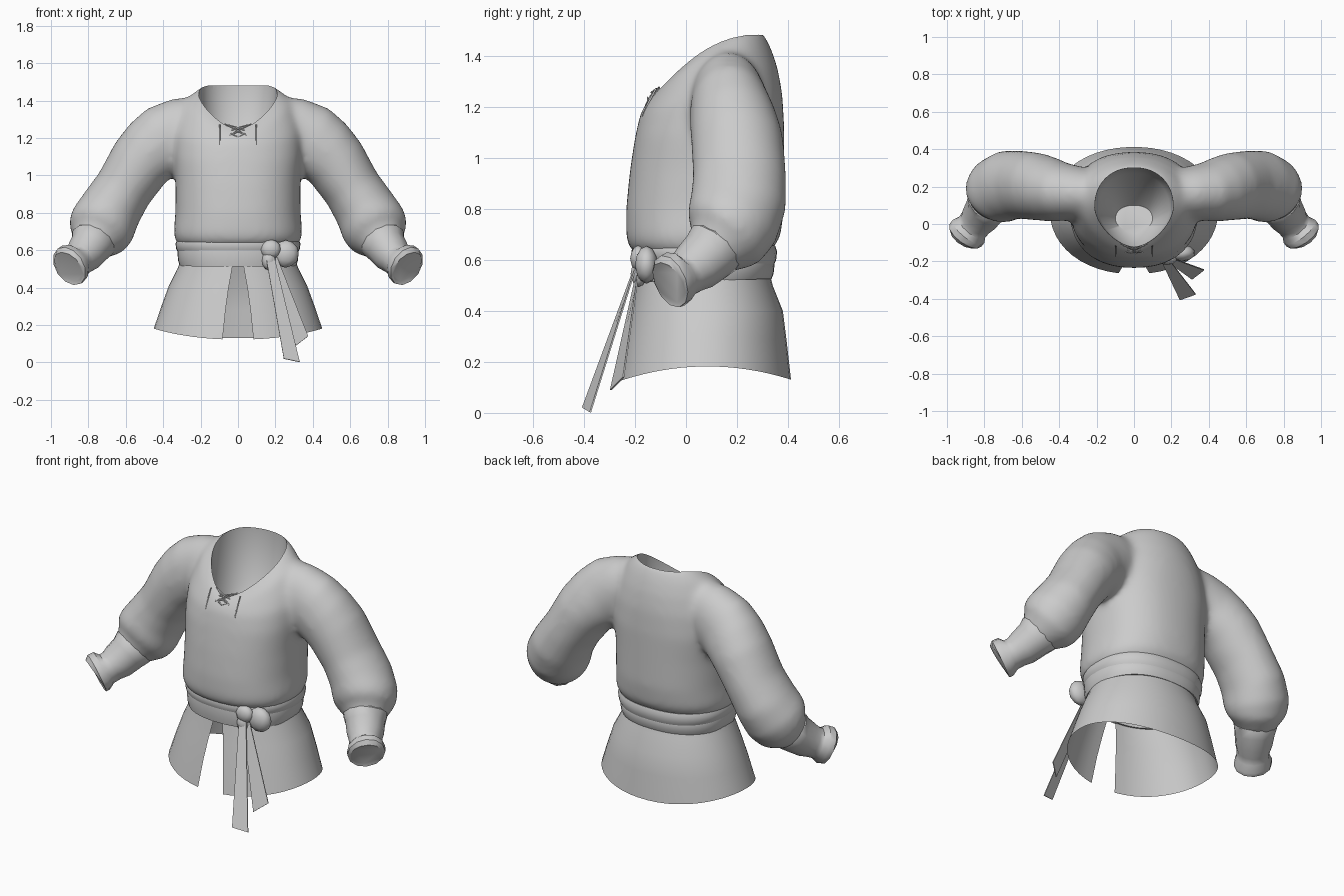
import bpy, bmesh, math
from mathutils import Vector

if "Cube" in bpy.data.objects:
    bpy.data.objects.remove(bpy.data.objects["Cube"])

cloth = bpy.data.materials.new("light grey cloth")
cloth.diffuse_color = (0.6, 0.6, 0.6, 1)
cloth.use_nodes = True
cloth.node_tree.nodes["Principled BSDF"].inputs["Base Color"].default_value = cloth.diffuse_color


def add_object(name, bm, angle=40, mat=True):
    me = bpy.data.meshes.new(name)
    bm.to_mesh(me)
    bm.free()
    ob = bpy.data.objects.new(name, me)
    bpy.context.collection.objects.link(ob)
    if mat:
        me.materials.append(cloth)
    smooth(ob, angle)
    return ob


def smooth(ob, angle):
    bpy.ops.object.select_all(action='DESELECT')
    ob.select_set(True)
    bpy.context.view_layer.objects.active = ob
    bpy.ops.object.shade_smooth_by_angle(angle=math.radians(angle))


def loft(bm, rings, closed=True, cap_start=False, cap_end=False):
    vs = [[bm.verts.new(p) for p in r] for r in rings]
    n = len(vs[0])
    for a, b in zip(vs, vs[1:]):
        for i in range(n if closed else n - 1):
            j = (i + 1) % n
            bm.faces.new((a[i], a[j], b[j], b[i]))
    if cap_start:
        bm.faces.new(vs[0][::-1])
    if cap_end:
        bm.faces.new(vs[-1])


def body_ring(rx, yf, zf, yb, zb, zs=None, e=2.3, ef=None, gap=None, n=48):
    """Oval around the body with separate heights at front, side and back."""
    zs = (zf + zb) / 2 if zs is None else zs
    pts = []
    for i in range(n):
        if gap is None:
            t = 2 * math.pi * i / n
        else:
            t = -math.pi / 2 + math.radians(gap + (360 - 2 * gap) * i / (n - 1))
        c, s = math.cos(t), math.sin(t)
        p = 2 / (ef if ef and s < 0 else e)
        x = rx * math.copysign(abs(c) ** p, c)
        k = math.copysign(abs(s) ** p, s)
        z = zs + k * (zb - zf) / 2 + k * k * ((zf + zb) / 2 - zs)
        pts.append(Vector((x, (yf + yb) / 2 + k * (yb - yf) / 2, z)))
    return pts


def tube_rings(stations, side=1, n=24):
    """Ovals square to a path of (x, y, z, radius u, radius v)."""
    P = [Vector(s[:3]) for s in stations]
    out = []
    for i, s in enumerate(stations):
        d = (P[min(i + 1, len(P) - 1)] - P[max(i - 1, 0)]).normalized()
        u = d.cross(Vector((0, 1, 0))).normalized()
        v = u.cross(d)
        ring = []
        for k in range(n):
            t = 2 * math.pi * k / n
            p = P[i] + u * s[3] * math.cos(t) + v * s[4] * math.sin(t)
            ring.append(Vector((p.x * side, p.y, p.z)))
        out.append(ring)
    return out


# Shirt body and sleeves, fused into one surface
bm = bmesh.new()
loft(bm, [body_ring(*r) for r in (
    (.30, -.18, .61, .31, .61), (.335, -.225, .65, .345, .65),
    (.345, -.235, .69, .37, .69), (.335, -.235, .80, .385, .80),
    (.335, -.22, .95, .385, .97), (.345, -.20, 1.08, .385, 1.12),
    (.345, -.18, 1.17, .378, 1.25, 1.23, 2.1), (.32, -.165, 1.20, .36, 1.35, 1.32, 2, 1.9),
    (.275, -.148, 1.225, .335, 1.425, 1.40, 2, 1.8),
    (.22, -.125, 1.245, .305, 1.485, 1.43, 2.2, 1.65),
    (.19, -.10, 1.262, .285, 1.498, 1.445, 2.2, 1.6))], cap_start=True, cap_end=True)
SLEEVE = ((.15, .16, 1.265, .165, .115), (.30, .165, 1.23, .188, .145),
          (.39, .172, 1.19, .195, .158), (.455, .185, 1.14, .185, .172),
          (.52, .20, 1.07, .173, .182), (.61, .21, .93, .158, .184),
          (.68, .205, .82, .168, .19), (.725, .18, .735, .182, .185),
          (.75, .15, .685, .17, .168), (.765, .128, .66, .135, .135),
          (.79, .09, .62, .10, .10))
for side in (1, -1):
    loft(bm, tube_rings(SLEEVE, side), cap_start=True, cap_end=True)
bmesh.ops.recalc_face_normals(bm, faces=bm.faces)
shirt = add_object("shirt", bm)

# Hollow that opens the neck
bm = bmesh.new()
loft(bm, [body_ring(*r, e=2.2, ef=1.65) for r in (
    (.10, -.05, 1.08, .10, .95), (.19, -.12, 1.16, .27, 1.15),
    (.21, -.122, 1.235, .30, 1.45, 1.41), (.21, -.13, 1.7, .305, 1.7))],
     cap_start=True, cap_end=True)
bmesh.ops.recalc_face_normals(bm, faces=bm.faces)
cutter = add_object("neck_cutter", bm, mat=False)
cutter.hide_render = True

m = shirt.modifiers.new("fuse", 'REMESH')
m.mode = 'VOXEL'
m.voxel_size = 0.016
m = shirt.modifiers.new("soften", 'SMOOTH')
m.factor, m.iterations = 0.5, 22
m = shirt.modifiers.new("neck", 'BOOLEAN')
m.operation, m.solver, m.object = 'DIFFERENCE', 'EXACT', cutter
dg = bpy.context.evaluated_depsgraph_get()
fused = bpy.data.meshes.new_from_object(shirt.evaluated_get(dg))
shirt.modifiers.clear()
shirt.data = fused
fused.materials.clear()
fused.materials.append(cloth)
for p in fused.polygons:
    p.material_index = 0
bpy.data.objects.remove(cutter)
smooth(shirt, 45)

# Cuffs with a flared end
CUFF = ((.755, .14, .68, .10, .10), (.775, .11, .645, .125, .122),
        (.795, .08, .612, .11, .112), (.825, .037, .573, .102, .103),
        (.848, .005, .55, .088, .092), (.866, -.018, .535, .088, .09),
        (.885, -.04, .525, .113, .104), (.902, -.062, .515, .112, .102),
        (.906, -.067, .511, .095, .086))
for side, word in ((1, "left"), (-1, "right")):
    bm = bmesh.new()
    loft(bm, tube_rings(CUFF, side, 12), cap_end=True)
    bmesh.ops.recalc_face_normals(bm, faces=bm.faces)
    add_object(word + "_cuff", bm)

# Skirt with a slit at the front
bm = bmesh.new()
loft(bm, [body_ring(*r, e=2.1, gap=g) for r, g in (
    ((.30, -.185, .56, .325, .56), 4), ((.325, -.195, .50, .34, .50), 5),
    ((.37, -.215, .40, .38, .40, .41), 7), ((.41, -.24, .28, .395, .28, .30), 8.5),
    ((.45, -.268, .122, .412, .13, .182), 9.7))], closed=False)
bmesh.ops.reverse_faces(bm, faces=bm.faces)
add_object("skirt", bm, 60)

# Sash wrapped twice round the waist: heights are front and back
for name, f0, f1, b0, b1, grow in (("sash_lower", .512, .632, .525, .605, 0),
                                   ("sash_upper", .60, .652, .58, .655, .01)):
    bm = bmesh.new()
    rings = []
    for f, g in ((0, -.03), (0, 0), (.25, .008), (.7, .012), (1, .004), (1, -.03)):
        g += grow
        rings.append(body_ring(.312 + g, -.2 - g * .6, f0 + (f1 - f0) * f,
                               .335 + g, b0 + (b1 - b0) * f))
    loft(bm, rings)
    bmesh.ops.recalc_face_normals(bm, faces=bm.faces)
    add_object(name, bm, 50)

# Flattened knot folds on the sash
for name, c, r in (("knot", (.175, -.185, .605), (.055, .034, .052)),
                   ("knot_fold", (.165, -.185, .545), (.038, .032, .052)),
                   ("knot_loop", (.255, -.155, .58), (.072, .045, .074))):
    bm = bmesh.new()
    bmesh.ops.create_icosphere(bm, subdivisions=2, radius=1)
    for v in bm.verts:
        v.co = Vector(c) + Vector(a * b for a, b in zip(v.co, r))
    add_object(name, bm, 50)

# Loose sash ends
for name, quad in (
        ("long_sash_end", ((.15, -.205, .56), (.195, -.2, .56), (.33, -.375, .002), (.245, -.405, .02))),
        ("short_sash_end", ((.165, -.19, .56), (.21, -.185, .56), (.375, -.245, .14), (.31, -.295, .09)))):
    bm = bmesh.new()
    q = [Vector(p) for p in quad]
    n = (q[1] - q[0]).cross(q[3] - q[0]).normalized() * .003
    loft(bm, [[p + n for p in q], [p - n for p in q]], cap_start=True, cap_end=True)
    bmesh.ops.recalc_face_normals(bm, faces=bm.faces)
    add_object(name, bm, 30)


# Laces at the neck
def lace(name, pts, r=.004):
    cu = bpy.data.curves.new(name, 'CURVE')
    cu.dimensions = '3D'
    cu.bevel_depth, cu.bevel_resolution = r, 1
    sp = cu.splines.new('POLY')
    sp.points.add(len(pts) - 1)
    for p, co in zip(sp.points, pts):
        p.co = (*co, 1)
    cu.materials.append(cloth)
    bpy.context.collection.objects.link(bpy.data.objects.new(name, cu))


for s, word in ((1, "left"), (-1, "right")):
    lace(word + "_hanging_lace", [(.098 * s, -.118, 1.27), (.098 * s, -.15, 1.21), (.098 * s, -.17, 1.16)])
    lace(word + "_cross_lace", [(-.07 * s, -.105, 1.275), (0, -.14, 1.24), (.05 * s, -.15, 1.212)])
    lace(word + "_upper_lace", [(-.05 * s, -.125, 1.235), (0, -.135, 1.255), (.055 * s, -.115, 1.27)])
lace("lace_knot", [(-.03, -.15, 1.22), (0, -.157, 1.205), (.03, -.15, 1.22), (0, -.15, 1.235), (-.03, -.15, 1.22)])
